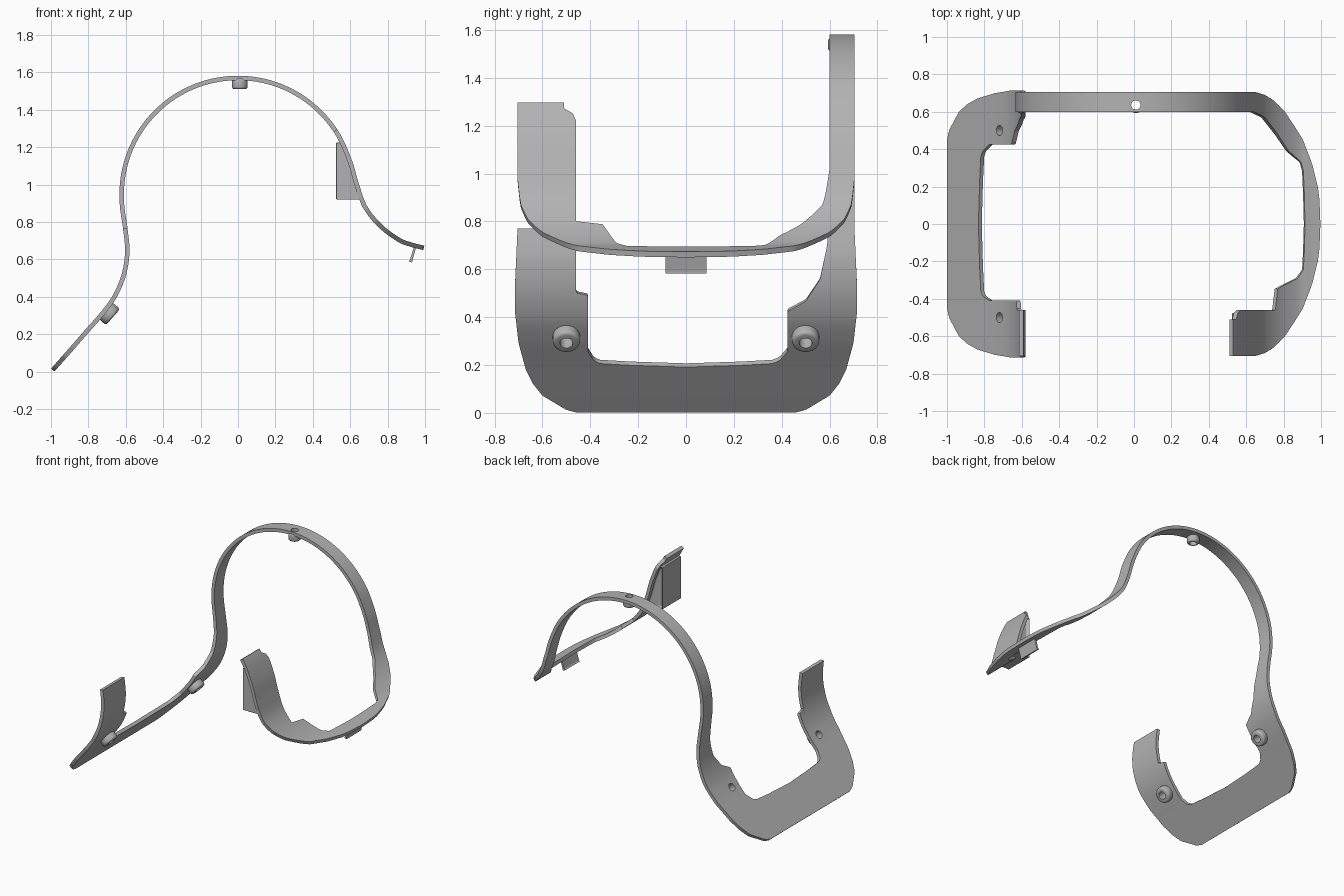
import bpy, bmesh, math
from mathutils import Vector

cube = bpy.data.objects.get("Cube")
if cube:
    bpy.data.objects.remove(cube, do_unlink=True)

grey = bpy.data.materials.new("plain grey")
grey.use_nodes = True
grey.diffuse_color = (0.45, 0.45, 0.45, 1)
grey.node_tree.nodes["Principled BSDF"].inputs["Base Color"].default_value = grey.diffuse_color


def make_object(name, bm):
    bmesh.ops.recalc_face_normals(bm, faces=bm.faces)
    mesh = bpy.data.meshes.new(name)
    bm.to_mesh(mesh)
    bm.free()
    mesh.materials.append(grey)
    ob = bpy.data.objects.new(name, mesh)
    bpy.context.collection.objects.link(ob)
    return ob


def activate(ob):
    bpy.ops.object.select_all(action='DESELECT')
    ob.select_set(True)
    bpy.context.view_layer.objects.active = ob


def smooth(ob):
    activate(ob)
    bpy.ops.object.shade_smooth_by_angle(angle=math.radians(35))


def interp(table, t):
    table = sorted(table)
    if t <= table[0][0]:
        return table[0][1]
    for (a, va), (b, vb) in zip(table, table[1:]):
        if t <= b:
            return va + (vb - va) * (t - a) / (b - a)
    return table[-1][1]


def spline(points, steps):
    pts = [Vector(p) for p in points]
    pts = [2 * pts[0] - pts[1]] + pts + [2 * pts[-1] - pts[-2]]
    out = []
    for a, b, c, d in zip(pts, pts[1:], pts[2:], pts[3:]):
        for i in range(steps):
            t = i / steps
            out.append(0.5 * (2 * b + (c - a) * t + (2 * a - 5 * b + 4 * c - d) * t * t
                              + (3 * b - a - 3 * c + d) * t ** 3))
    return out + [pts[-2]]


# Side profile of the bent strip: straight flap, hook, big arch, flared tail
arch = [(0.622 * math.cos(math.radians(a)), 0.948 + 0.622 * math.sin(math.radians(a)))
        for a in range(180, 27, -8)]
path = spline([(-0.99, 0.009), (-0.9, 0.111), (-0.81, 0.214), (-0.72, 0.317), (-0.655, 0.41),
               (-0.61, 0.52), (-0.592, 0.64), (-0.602, 0.76), (-0.618, 0.87)] + arch
              + [(0.6, 1.12), (0.635, 1.0), (0.68, 0.88), (0.76, 0.78), (0.86, 0.705),
                 (0.93, 0.678), (0.993, 0.662)], 14)

# Half widths: low flap by height, tail by distance along x
flap_out = [(0, 0.42), (0.02, 0.5), (0.08, 0.6), (0.13, 0.64), (0.19, 0.67), (0.3, 0.7),
            (0.42, 0.714), (0.55, 0.714), (0.75, 0.705)]
flap_in_front = [(0.2, 0), (0.21, 0.35), (0.225, 0.385), (0.265, 0.41), (0.495, 0.41), (0.505, 0.46)]
flap_in_back = [(0.2, 0), (0.21, 0.35), (0.225, 0.39), (0.265, 0.425), (0.43, 0.425), (0.47, 0.5),
                (0.56, 0.56), (0.7, 0.59), (0.85, 0.6)]
tail_out = [(0.993, 0.02), (0.99, 0.12), (0.98, 0.2), (0.95, 0.32), (0.9, 0.45), (0.8, 0.6),
            (0.74, 0.66), (0.69, 0.69), (0.64, 0.705)]
tail_in_front = [(0.91, 0), (0.905, 0.24), (0.87, 0.29), (0.79, 0.33), (0.757, 0.35), (0.75, 0.46),
                 (0.56, 0.46), (0.545, 0.475), (0.535, 0.51)]
tail_in_back = [(0.91, 0), (0.905, 0.27), (0.89, 0.33), (0.82, 0.39), (0.76, 0.48), (0.69, 0.57),
                (0.63, 0.6)]


def extent(p, front):
    x, z = p
    if x < -0.5 and z < (0.772 if front else 0.95):
        return interp(flap_in_front if front else flap_in_back, z), interp(flap_out, z)
    if x > 0.5 and z < 1.29:
        return interp(tail_in_front if front else tail_in_back, x), interp(tail_out, x)
    return None if front else (0.6, 0.705)


# Bent sheet
bm = bmesh.new()
ACROSS = 4
for front in (False, True):
    sign = -1 if front else 1
    previous = None
    for p in path:
        span = extent(p, front)
        row = None
        if span:
            lo, hi = span
            row = [bm.verts.new((p[0], sign * (lo + (hi - lo) * k / ACROSS), p[1]))
                   for k in range(ACROSS + 1)]
        if row and previous:
            for k in range(ACROSS):
                bm.faces.new((previous[k], previous[k + 1], row[k + 1], row[k]))
        previous = row
bmesh.ops.remove_doubles(bm, verts=bm.verts, dist=0.0002)
band = make_object("bent_band", bm)
solid = band.modifiers.new("thickness", 'SOLIDIFY')
solid.thickness, solid.offset = 0.024, 0


def cylinder(name, base, axis, radius, length):
    """Cylinder growing from base along axis."""
    bm = bmesh.new()
    bmesh.ops.create_cone(bm, cap_ends=True, segments=32, radius1=radius, radius2=radius, depth=length)
    bmesh.ops.translate(bm, verts=bm.verts, vec=(0, 0, length / 2))
    turn = axis.to_track_quat('Z', 'Y').to_matrix().to_4x4()
    bmesh.ops.transform(bm, matrix=turn, verts=bm.verts)
    bmesh.ops.translate(bm, verts=bm.verts, vec=base)
    return make_object(name, bm)


def cut(ob, cutter):
    mod = ob.modifiers.new("hole", 'BOOLEAN')
    mod.operation, mod.object, mod.solver = 'DIFFERENCE', cutter, 'EXACT'
    activate(ob)
    for m in list(ob.modifiers):
        bpy.ops.object.modifier_apply(modifier=m.name)


# Screw bosses with through holes
slope = Vector((0.75, 0, -0.66)).normalized()
for name, base, axis, radius, hole, length in (
        ("flap_boss_front", (-0.712, -0.5, 0.33), slope, 0.057, 0.027, 0.058),
        ("flap_boss_back", (-0.712, 0.5, 0.33), slope, 0.057, 0.027, 0.058),
        ("top_boss", (0.01, 0.636, 1.57), Vector((0, 0, -1)), 0.042, 0.025, 0.06)):
    base = Vector(base)
    boss = cylinder(name, base, axis, radius, length)
    bevel = boss.modifiers.new("round", 'BEVEL')
    bevel.width, bevel.segments, bevel.limit_method = 0.014, 3, 'ANGLE'
    cutter = cylinder("hole_cutter", base - axis * 0.1, axis, hole, 0.3)
    cutter.hide_render = True
    cut(boss, cutter)
    cut(band, cutter)
    bpy.data.objects.remove(cutter, do_unlink=True)
    smooth(boss)
smooth(band)


def prism(name, profile, y0, y1, recess=False):
    bm = bmesh.new()
    face = bm.faces.new([bm.verts.new((x, y0, z)) for x, z in profile])
    grown = bmesh.ops.extrude_face_region(bm, geom=[face])["geom"]
    bmesh.ops.translate(bm, verts=[g for g in grown if isinstance(g, bmesh.types.BMVert)],
                        vec=(0, y1 - y0, 0))
    if recess:
        bm.normal_update()
        bmesh.ops.recalc_face_normals(bm, faces=bm.faces)
        end = max(bm.faces, key=lambda f: f.calc_center_median().y)
        bmesh.ops.inset_individual(bm, faces=[end], thickness=0.018)
        bmesh.ops.translate(bm, verts=end.verts, vec=(0, -0.02, 0))
    return make_object(name, bm)


# Wedge pad inside the raised front end
pad = prism("wedge_pad", [(0.525, 0.92), (0.66, 0.92), (0.635, 1.0), (0.6, 1.12), (0.553, 1.225),
                          (0.525, 1.225)], -0.695, -0.475, True)
bevel = pad.modifiers.new("round", 'BEVEL')
bevel.width, bevel.segments, bevel.limit_method = 0.005, 2, 'ANGLE'
smooth(pad)

# Hooked clip under the tail
prism("tail_clip", [(0.942, 0.672), (0.954, 0.67), (0.932, 0.592), (0.931, 0.582), (0.913, 0.59),
                    (0.92, 0.6)], -0.085, 0.085)
